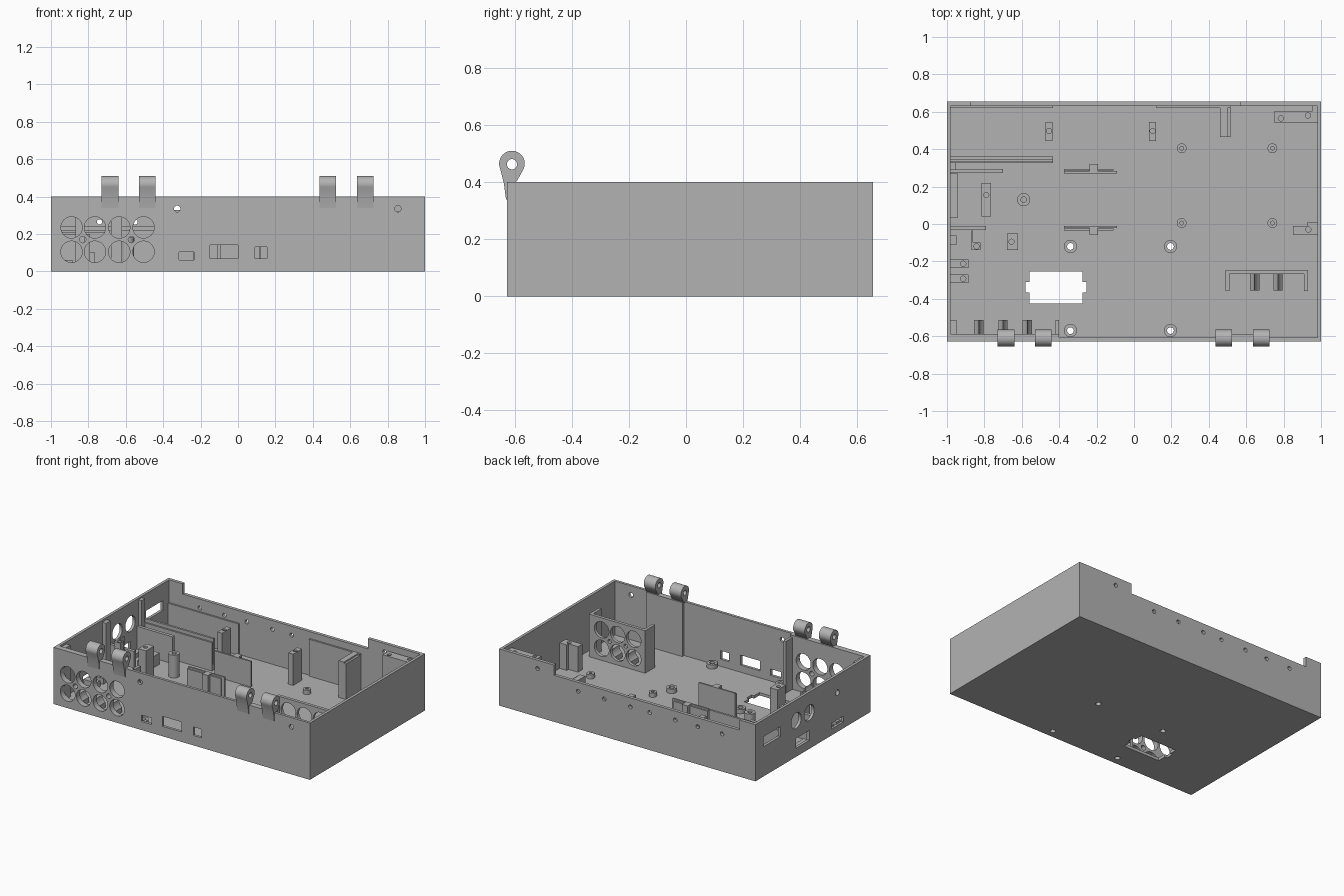
import bpy, bmesh, math
from mathutils import Matrix, Vector

if "Cube" in bpy.data.objects:
    bpy.data.objects.remove(bpy.data.objects["Cube"])

grey = bpy.data.materials.new("light grey plastic")
grey.diffuse_color = (0.45, 0.45, 0.45, 1)
grey.use_nodes = True
grey.node_tree.nodes["Principled BSDF"].inputs["Base Color"].default_value = grey.diffuse_color
FLOOR = 0.02


def finish(bm, name):
    bmesh.ops.recalc_face_normals(bm, faces=bm.faces)
    me = bpy.data.meshes.new(name)
    bm.to_mesh(me)
    bm.free()
    me.materials.append(grey)
    ob = bpy.data.objects.new(name, me)
    bpy.context.collection.objects.link(ob)
    return ob


def add_box(bm, x0, x1, y0, y1, z0, z1):
    m = Matrix.Translation(((x0 + x1) / 2, (y0 + y1) / 2, (z0 + z1) / 2))
    bmesh.ops.create_cube(bm, size=1, matrix=m @ Matrix.Diagonal((x1 - x0, y1 - y0, z1 - z0, 1)))


def add_cyl(bm, center, r, depth, axis='Z', seg=32):
    rot = {'X': Matrix.Rotation(math.pi / 2, 4, 'Y'),
           'Y': Matrix.Rotation(math.pi / 2, 4, 'X'), 'Z': Matrix()}[axis]
    bmesh.ops.create_cone(bm, cap_ends=True, segments=seg, radius1=r, radius2=r,
                          depth=depth, matrix=Matrix.Translation(center) @ rot)


def add_prism(bm, pts, offset):
    f = bm.faces.new([bm.verts.new(p) for p in pts])
    r = bmesh.ops.extrude_face_region(bm, geom=[f])
    vs = [v for v in r['geom'] if isinstance(v, bmesh.types.BMVert)]
    bmesh.ops.translate(bm, verts=vs, vec=Vector(offset))


def cut(ob, bm):
    """Subtract the cutter mesh from an object and discard the cutter."""
    cutter = finish(bm, "cutter")
    cutter.hide_render = True
    mod = ob.modifiers.new("cut", 'BOOLEAN')
    mod.operation, mod.solver, mod.object = 'DIFFERENCE', 'EXACT', cutter
    dg = bpy.context.evaluated_depsgraph_get()
    me = bpy.data.meshes.new_from_object(ob.evaluated_get(dg))
    ob.modifiers.clear()
    ob.data = me
    bpy.data.objects.remove(cutter)


def box(name, x0, x1, y0, y1, z1, holes=(), z0=FLOOR - 0.005):
    bm = bmesh.new()
    add_box(bm, x0, x1, y0, y1, z0, z1)
    ob = finish(bm, name)
    if holes:
        bm = bmesh.new()
        for x, y in holes:
            add_cyl(bm, (x, y, z1), 0.014, 0.06, seg=16)
        cut(ob, bm)
    return ob


# Case: solid block, hollowed with thicker panels at the front wall
bm = bmesh.new()
add_box(bm, -1, 1, -0.627, 0.655, 0, 0.4)
case = finish(bm, "case")
plan = [(-.98, -.587), (-.4, -.587), (-.4, -.608), (.44, -.608), (.44, -.587), (.72, -.587),
        (.72, -.608), (.98, -.608), (.98, .632), (-.98, .632)]
bm = bmesh.new()
add_prism(bm, [(x, y, FLOOR) for x, y in plan], (0, 0, 1))
cut(case, bm)

# Front wall openings
bm = bmesh.new()
for x in (-.89, -.765, -.635, -.505):
    for z in (.105, .235):
        add_cyl(bm, (x, -.6, z), .057, .1, 'Y', 40)
for x, z in ((-.83, .17), (-.57, .17), (-.325, .335), (.855, .335)):
    add_cyl(bm, (x, -.6, z), .017, .1, 'Y', 20)
for x0, x1, z0, z1 in ((-.315, -.235, .06, .105), (-.15, 0, .07, .14), (.09, .155, .07, .13)):
    add_box(bm, x0, x1, -.66, -.55, z0, z1)
# Back wall notch and screw holes
add_box(bm, -.875, .57, .6, .7, .328, .5)
add_cyl(bm, (.7, .64, .34), .014, .1, 'Y', 16)
for x in (.383, .18, -.025, -.175, -.375, -.55, -.74):
    add_cyl(bm, (x, .64, .265), .014, .1, 'Y', 16)
# Left wall connectors
for y0, y1, z0, z1 in ((.377, .565, .21, .28), (.055, .2, .06, .13), (-.325, -.19, .045, .085)):
    add_box(bm, -1.05, -.96, y0, y1, z0, z1)
for y, z, r in ((.2, .255, .055), (.055, .255, .055), (-.26, .276, .02)):
    add_cyl(bm, (-1, y, z), r, .1, 'X')
# Floor window with latch slots, and through holes
add_prism(bm, [(x, y, -.05) for x, y in (
    (-.56, -.425), (-.275, -.425), (-.275, -.365), (-.255, -.365), (-.255, -.31), (-.275, -.31),
    (-.275, -.255), (-.56, -.255), (-.56, -.31), (-.58, -.31), (-.58, -.365), (-.56, -.365))],
    (0, 0, .1))
through = [(x, y) for x in (-.34, .195) for y in (-.12, -.57)]
for x, y in through:
    add_cyl(bm, (x, y, 0), .018, .1, seg=20)
cut(case, bm)


# Floor bosses
def boss(name, x, y, r, hole, top):
    b = bmesh.new()
    add_cyl(b, (x, y, (FLOOR - .003 + top) / 2), r, top - FLOOR + .003)
    ob = finish(b, name)
    b = bmesh.new()
    add_cyl(b, (x, y, .2), hole, .39, seg=20)
    cut(ob, b)


for x, y in through:
    boss("through_boss", x, y, .035, .018, .05)
for x in (.255, .74):
    for y in (.005, .405):
        boss("board_standoff", x, y, .026, .01, .05)
boss("tall_standoff", -.59, .13, .035, .015, .18)

# Screw posts and tabs
box("back_post", -.472, -.436, .445, .545, .24, [(-.454, .497)])
box("back_post", .08, .118, .445, .545, .24, [(.1, .497)])
box("inner_post", -.68, -.62, -.14, -.05, .29, [(-.655, -.095)])
box("flat_tab", -.815, -.765, .04, .22, .1, [(-.79, .155)])
box("side_post", -.87, -.86, -.14, -.035, .29)
box("side_post_block", -.86, -.82, -.14, -.1, .29, [(-.842, -.12)])
for y in (-.2125, -.2925):
    box("socket_tab", -.985, -.885, y - .0235, y + .0235, .06, [(-.913, y)])
box("wall_post", -.985, -.95, -.112, -.062, .385)
box("wall_post", -.985, -.955, .29, .33, .39)
box("socket_ledge", -.985, -.942, .035, .27, .05)
box("corner_block", .75, .965, .54, .605, .37, [(.785, .565), (.93, .58)])
box("corner_web", .955, .985, .54, .64, .37)
box("right_tab", .85, .985, -.06, -.012, .2, [(.932, -.03)])
box("right_tab_web", .925, .985, -.012, .008, .2)

# Board guides
box("long_guide", -.985, -.432, .345, .36, .24)
box("long_guide_lip", -.985, -.432, .326, .338, .22)
box("long_guide_base", -.985, -.432, .335, .348, .06)
box("short_guide", -.985, -.7, .272, .295, .21)
box("low_guide", -.985, -.79, -.033, -.01, .2)
for y, s in ((.283, 1), (-.022, -1)):
    box("middle_guide", -.375, -.09, y - .006 * s - .006, y - .006 * s + .006, .2)
    box("middle_guide_lip", -.375, -.11, y + .007 * s - .005, y + .007 * s + .005, .19)
    ya, yb = sorted((y, y + .038 * s))
    box("middle_guide_rib", -.237, -.193, ya, yb, .2)
box("back_panel", -.985, -.432, .62, .64, .24)
box("back_panel", .12, .515, .62, .64, .28)
box("panel_fin", .46, .5, .465, .64, .28)
box("panel_fin_lip", .5, .515, .465, .64, .27)

# Freestanding holder: drilled plate with side ears
plate = box("holder_plate", .49, .93, -.267, -.245, .32)
bm = bmesh.new()
for x in (.58, .705, .83):
    for z in (.105, .235):
        add_cyl(bm, (x, -.256, z), .057, .1, 'Y', 40)
for x in (.6425, .7675):
    add_cyl(bm, (x, -.256, .17), .014, .1, 'Y', 16)
cut(plate, bm)
for x in (.49, .91):
    box("holder_ear", x, x + .02, -.357, -.26, .32)
for x in (-.985, -.42):
    box("front_holder_ear", x, x + (.035 if x < -.9 else .02), -.59, -.512, .385)


# Cradle ridges with concave flanks between neighbouring cells
def ridge(x, y0, y1):
    arc = [(.0625 - .0625 * math.sin(math.radians(a)), .105 - .0625 * math.cos(math.radians(a)))
           for a in (37, 50, 63, 76, 88)]
    right = [(x + d, z) for d, z in arc]
    left = [(x - d, z) for d, z in reversed(arc)]
    pts = [(x + .025, FLOOR - .003)] + right + left + [(x - .025, FLOOR - .003)]
    b = bmesh.new()
    add_prism(b, [(px, y0, pz) for px, pz in pts], (0, y1 - y0, 0))
    finish(b, "cradle_ridge")


for x in (.645, .77):
    ridge(x, -.355, -.265)
for x in (-.83, -.7, -.57):
    ridge(x, -.588, -.512)

# Hinge knuckles: teardrop profile with pin hole
for x in (-.685, -.485, .48, .68):
    prof = [(-.61 + .045 * math.cos(math.radians(a)), .465 + .045 * math.sin(math.radians(a)))
            for a in range(-35, 206, 10)]
    prof += [(-.638, .395), (-.631, .34), (-.615, .34), (-.608, .39), (-.592, .405)]
    bm = bmesh.new()
    add_prism(bm, [(x - .045, y, z) for y, z in prof], (.09, 0, 0))
    hinge = finish(bm, "hinge_knuckle")
    bm = bmesh.new()
    add_cyl(bm, (x, -.61, .463), .018, .2, 'X', 24)
    cut(hinge, bm)

# Smooth round surfaces, keep edges sharp
bpy.ops.object.select_all(action='SELECT')
bpy.context.view_layer.objects.active = case
bpy.ops.object.shade_smooth_by_angle(angle=math.radians(30))
